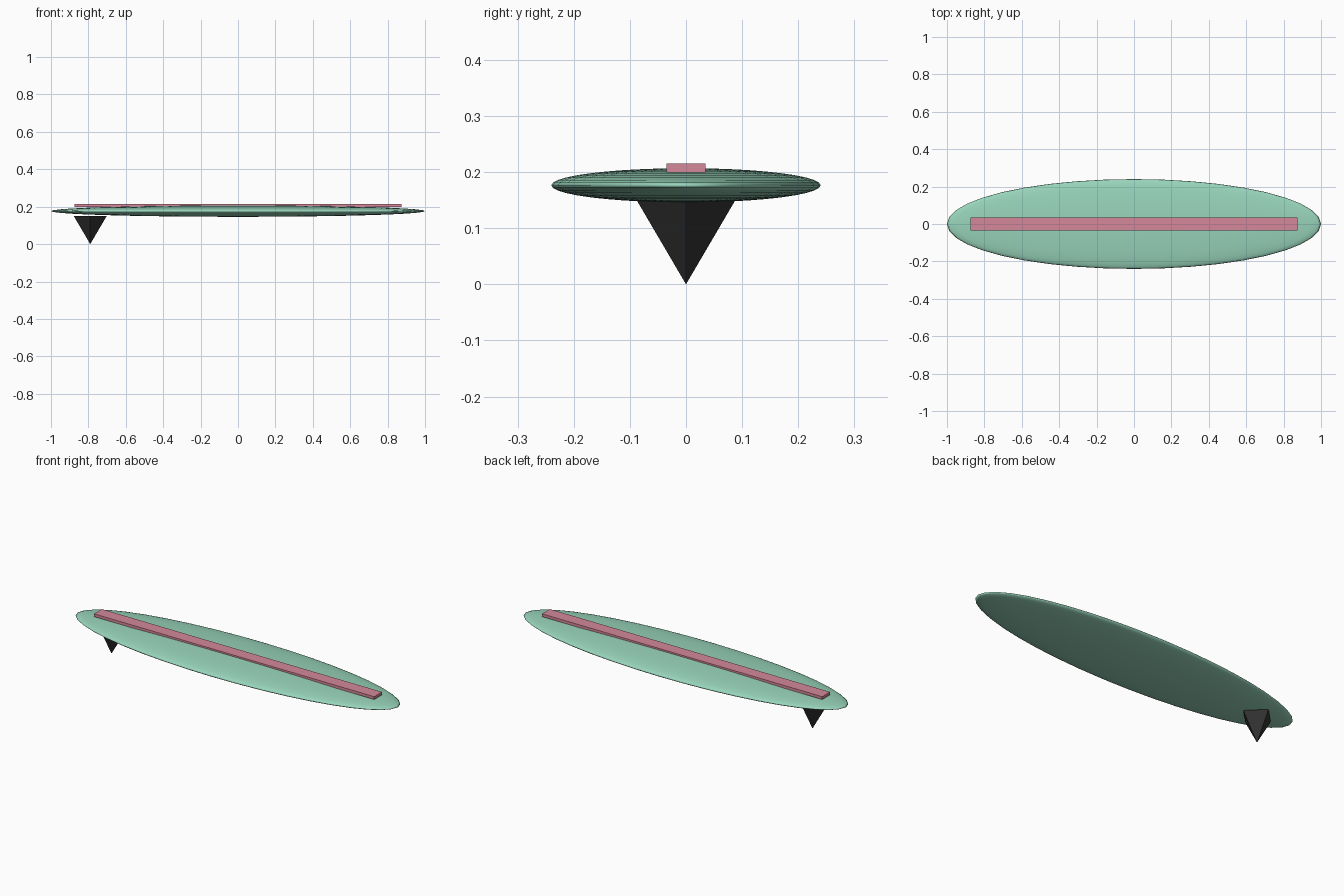
import bpy
import math

if "Cube" in bpy.data.objects:
    bpy.data.objects.remove(bpy.data.objects["Cube"])


def srgb(hex_value):
    out = []
    for shift in (16, 8, 0):
        c = ((hex_value >> shift) & 255) / 255
        out.append(c / 12.92 if c <= 0.04045 else ((c + 0.055) / 1.055) ** 2.4)
    return (*out, 1.0)


def material(name, hex_value):
    mat = bpy.data.materials.new(name)
    mat.diffuse_color = srgb(hex_value)
    mat.use_nodes = True
    mat.node_tree.nodes["Principled BSDF"].inputs["Base Color"].default_value = mat.diffuse_color
    return mat


def finish(name, mat, scale=(1, 1, 1)):
    ob = bpy.context.object
    ob.name = name
    ob.scale = scale
    bpy.ops.object.transform_apply(location=False, rotation=True, scale=True)
    ob.data.materials.append(mat)
    return ob


mint = material("mint green", 0x98D4BB)
pink = material("rose pink", 0xD5889B)
black = material("charcoal", 0x333333)

# Board: a long flattened ellipsoid
bpy.ops.mesh.primitive_uv_sphere_add(segments=40, ring_count=20, radius=1,
                                     location=(0, 0, 0.1765))
finish("board", mint, (1.0, 0.24, 0.0305))
bpy.ops.object.shade_smooth()

# Stripe: a straight bar along the deck
bpy.ops.mesh.primitive_cube_add(size=1, location=(0, 0, 0.2075))
finish("deck_stripe", pink, (1.75, 0.07, 0.016))

# Fin: an upside-down four-sided pyramid with corners on the axes
bpy.ops.mesh.primitive_cone_add(vertices=4, radius1=0.088, radius2=0, depth=0.15,
                                location=(-0.79, 0, 0.075),
                                rotation=(math.pi, 0, 0))
finish("fin", black)
